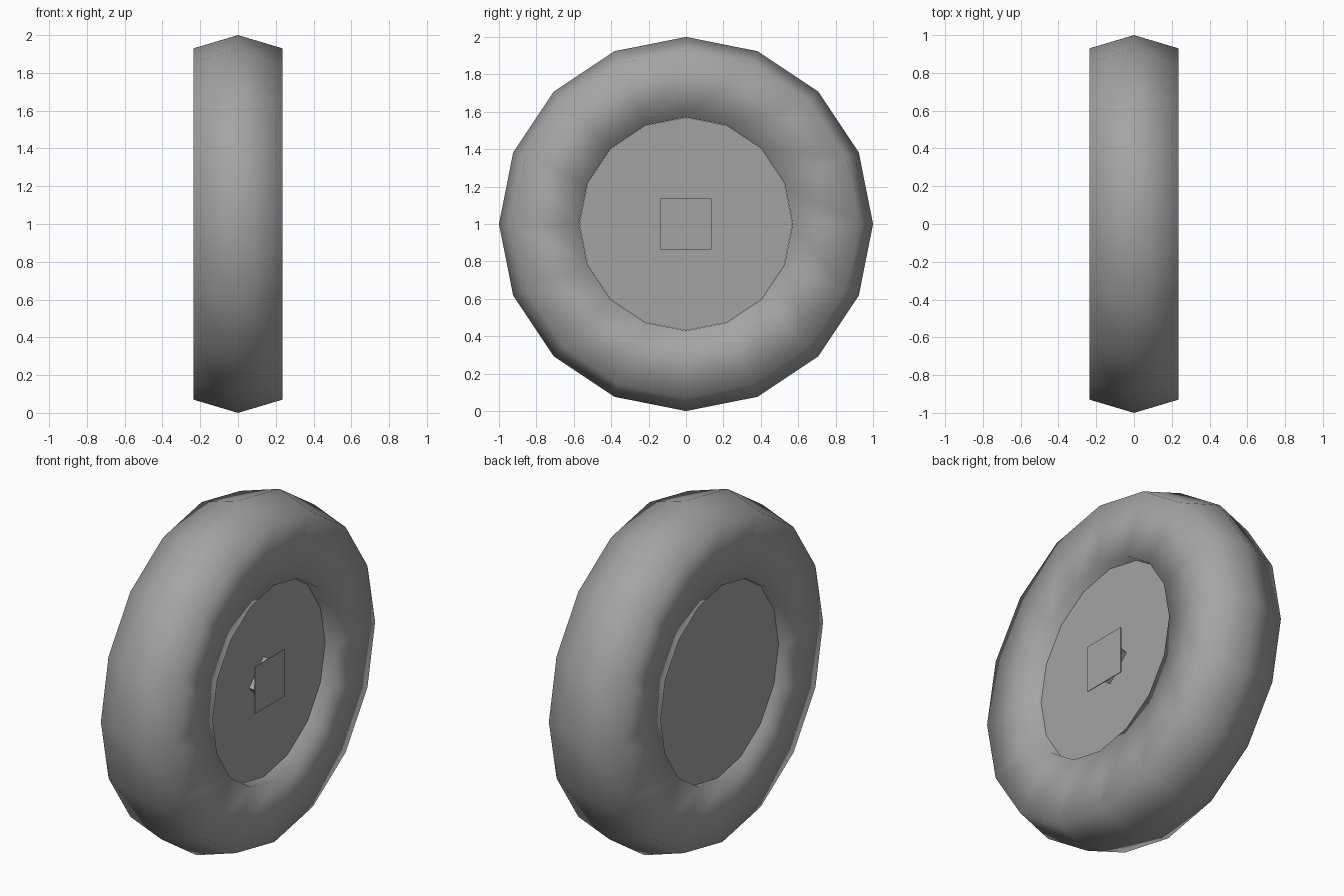
import bpy, bmesh, math
from mathutils import Matrix

if "Cube" in bpy.data.objects:
    bpy.data.objects.remove(bpy.data.objects["Cube"])

SIDES = 16
CENTRE = 1.0  # wheel centre height

grey = bpy.data.materials.new("rubber_grey")
grey.diffuse_color = (0.37, 0.37, 0.37, 1)
grey.use_nodes = True
grey.node_tree.nodes["Principled BSDF"].inputs["Base Color"].default_value = grey.diffuse_color


def finish(name, bm, smooth=False):
    bmesh.ops.recalc_face_normals(bm, faces=bm.faces)
    for f in bm.faces:
        f.smooth = smooth
    mesh = bpy.data.meshes.new(name)
    bm.to_mesh(mesh)
    bm.free()
    mesh.materials.append(grey)
    obj = bpy.data.objects.new(name, mesh)
    bpy.context.collection.objects.link(obj)
    return obj


def prism(name, sides, radius, x0, x1, turn=0.0):
    """Flat-shaded prism along x; at turn 0 a corner points straight up."""
    bm = bmesh.new()
    rings = []
    for x in (x0, x1):
        ring = []
        for i in range(sides):
            a = 2 * math.pi * i / sides + turn
            ring.append(bm.verts.new((x, radius * math.sin(a), CENTRE + radius * math.cos(a))))
        rings.append(ring)
    bm.faces.new(rings[0])
    bm.faces.new(rings[1])
    for i in range(sides):
        j = (i + 1) % sides
        bm.faces.new((rings[0][i], rings[0][j], rings[1][j], rings[1][i]))
    return finish(name, bm)


# Tyre: closed (x, radius) section with a ridged tread, spun around the axle
section = [(0.0, 1.0), (0.235, 0.93), (0.235, 0.57), (-0.235, 0.57), (-0.235, 0.93)]
bm = bmesh.new()
rings = []
for i in range(SIDES):
    rot = Matrix.Rotation(2 * math.pi * i / SIDES, 3, 'X')
    ring = []
    for x, r in section:
        v = bm.verts.new((x, 0, r))
        v.co = rot @ v.co
        v.co.z += CENTRE
        ring.append(v)
    rings.append(ring)
for i in range(SIDES):
    a, b = rings[i], rings[(i + 1) % SIDES]
    for k in range(len(section)):
        m = (k + 1) % len(section)
        bm.faces.new((a[k], a[m], b[m], b[k]))
finish("tyre", bm, smooth=True)

# Hub disc, recessed on both sides
prism("hub_disc", SIDES, 0.569, -0.20, 0.165)

# Axle stub standing on a corner, with a square cap plate
prism("axle_stub", 4, 0.134, 0.15, 0.204)
prism("axle_cap", 4, 0.137 * math.sqrt(2), 0.203, 0.207, math.pi / 4)
